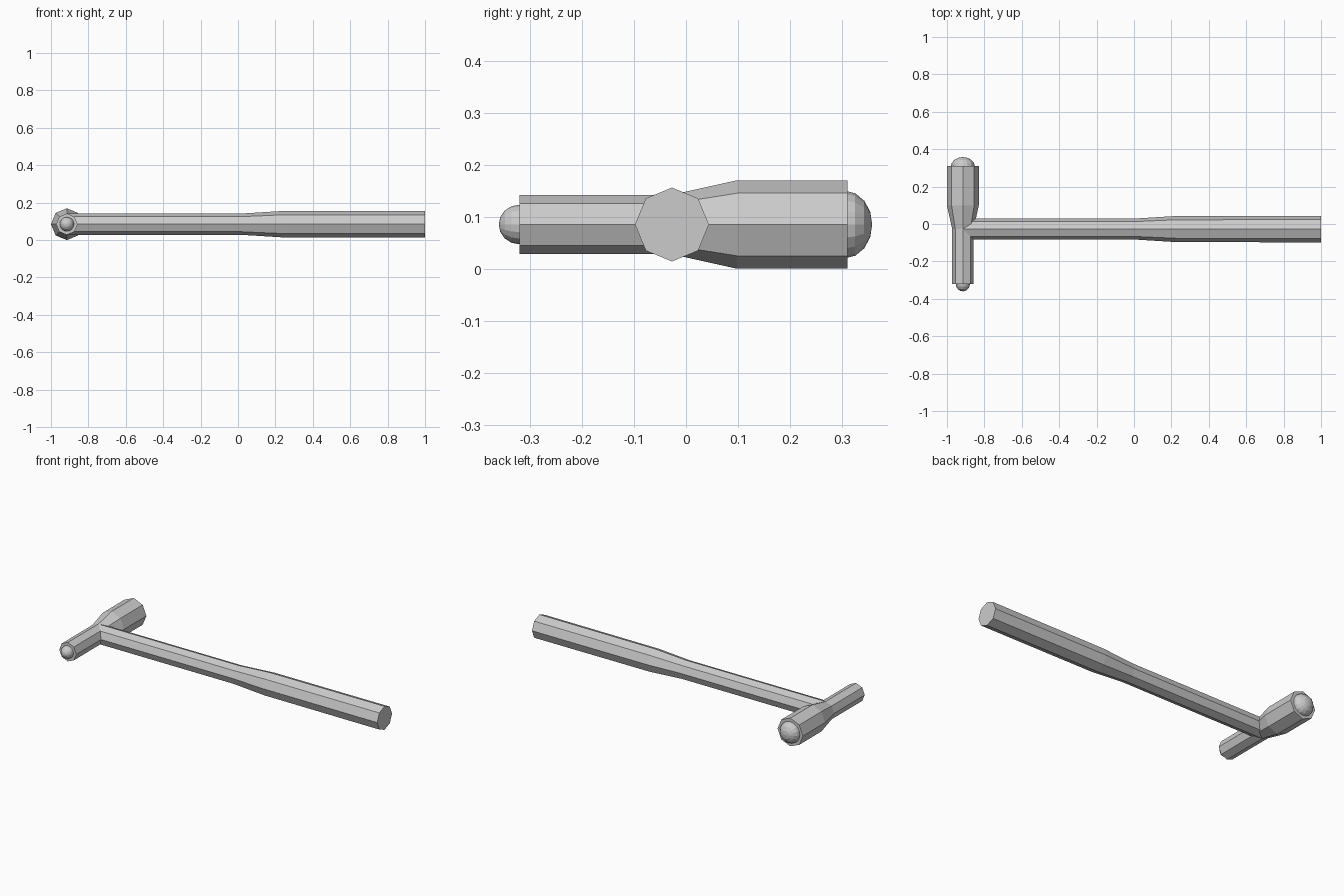
import bpy, bmesh, math

if "Cube" in bpy.data.objects:
    bpy.data.objects.remove(bpy.data.objects["Cube"])

Z = 0.088          # height of both axes
HEAD_X = -0.915    # head axis
HANDLE_Y = -0.027  # handle axis


def loft(name, rings, place, sides=8, mitre=False):
    """Skin rings of (distance along axis, radius); a zero radius is a pole."""
    bm = bmesh.new()
    loops = []
    for i, (d, r) in enumerate(rings):
        if r == 0:
            loops.append([bm.verts.new(place(d, 0, 0))] * sides)
            continue
        loop = []
        for k in range(sides):
            a = 2 * math.pi * k / sides
            u, v = r * math.cos(a), r * math.sin(a)
            shift = abs(u) if mitre and i == 0 else 0
            loop.append(bm.verts.new(place(d + shift, u, v)))
        loops.append(loop)
    for a, b in zip(loops, loops[1:]):
        for k in range(sides):
            n = (k + 1) % sides
            bm.faces.new(list(dict.fromkeys((a[k], a[n], b[n], b[k]))))
    # flat end caps (a mitred start stays open inside the head)
    if rings[0][1] and not mitre:
        bm.faces.new(loops[0])
    if rings[-1][1]:
        bm.faces.new(loops[-1])
    bmesh.ops.recalc_face_normals(bm, faces=bm.faces)
    mesh = bpy.data.meshes.new(name)
    bm.to_mesh(mesh)
    bm.free()
    ob = bpy.data.objects.new(name, mesh)
    bpy.context.collection.objects.link(ob)
    return ob


def along_x(d, u, v):
    return (d, HANDLE_Y + u, Z + v)


def along_y(d, u, v):
    return (HEAD_X + u, d, Z + v)


def dome(name, start, end, radius):
    steps = 4
    rings = []
    for i in range(steps + 1):
        t = math.pi / 2 * i / steps
        r = 0 if i == steps else radius * math.cos(t)
        rings.append((start + (end - start) * math.sin(t), r))
    loft(name, rings, along_y, sides=16)


# handle with a thicker grip
loft("handle", [(HEAD_X, 0.057), (0.02, 0.057), (0.23, 0.07), (1.0, 0.071)],
     along_x, mitre=True)

# head: narrow end flaring to the wide end
loft("head", [(-0.32, 0.057), (-0.028, 0.057), (0.098, 0.085), (0.31, 0.085)], along_y)

# rounded striking faces
dome("small_dome", -0.32, -0.36, 0.038)
dome("large_dome", 0.305, 0.358, 0.065)

# rest the lowest point on the ground
for ob in bpy.context.collection.objects:
    ob.location.z = 0.085 - Z
